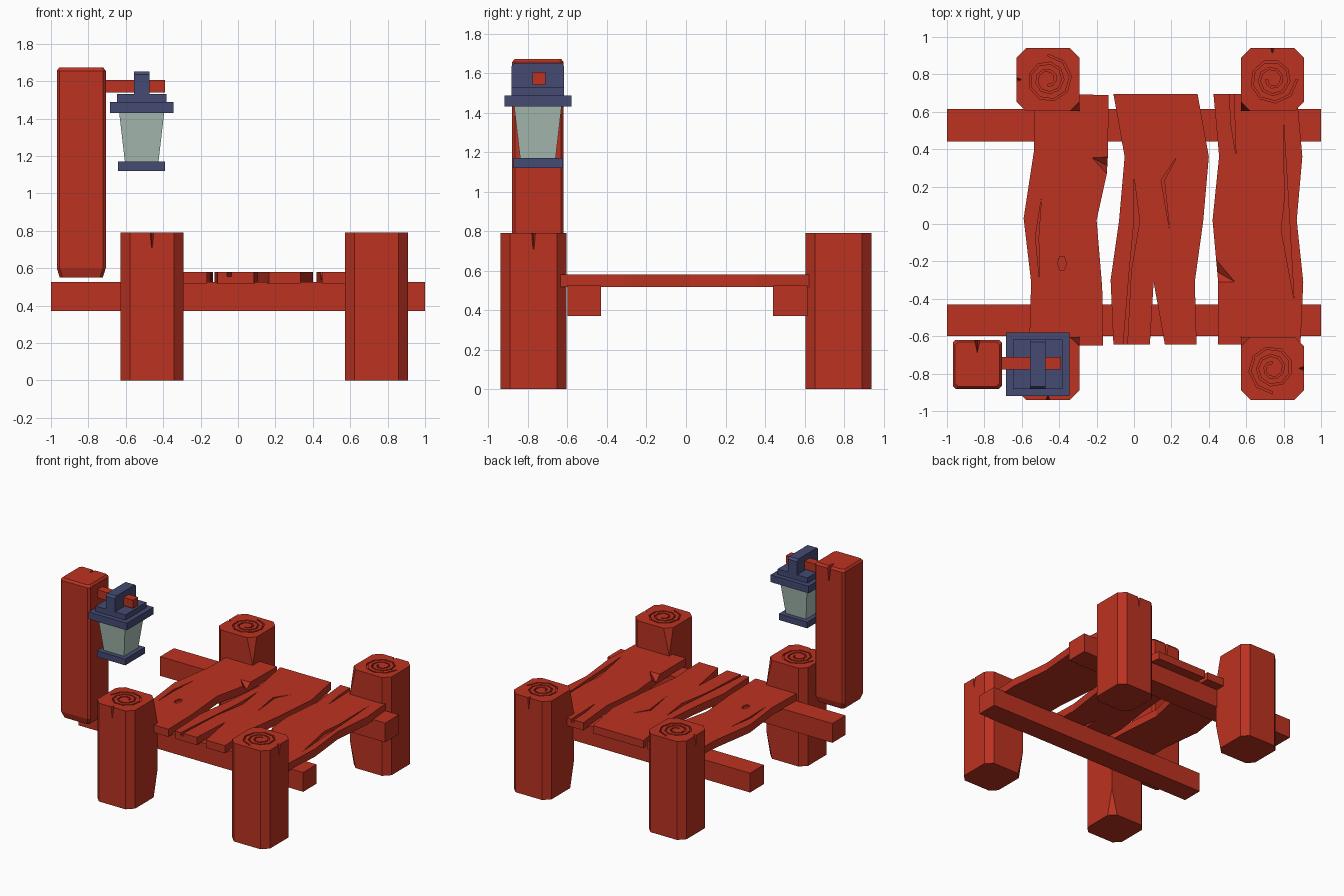
import bpy, bmesh, math
from mathutils import Matrix

if "Cube" in bpy.data.objects:
    bpy.data.objects.remove(bpy.data.objects["Cube"])


def material(name, rgb):
    m = bpy.data.materials.new(name)
    m.diffuse_color = (*rgb, 1)
    m.use_nodes = True
    m.node_tree.nodes["Principled BSDF"].inputs["Base Color"].default_value = m.diffuse_color
    return m


WOOD = material("red_wood", (0.50, 0.032, 0.015))
METAL = material("blue_metal", (0.06, 0.068, 0.17))
GLASS = material("pale_glass", (0.40, 0.52, 0.46))


def finish(name, bm, mat):
    bmesh.ops.recalc_face_normals(bm, faces=bm.faces)
    me = bpy.data.meshes.new(name)
    bm.to_mesh(me)
    bm.free()
    ob = bpy.data.objects.new(name, me)
    bpy.context.collection.objects.link(ob)
    me.materials.append(mat)
    return ob


def hull(name, pts, mat=WOOD):
    bm = bmesh.new()
    vs = [bm.verts.new(p) for p in pts]
    bmesh.ops.convex_hull(bm, input=vs)
    bmesh.ops.dissolve_limit(bm, angle_limit=0.01, verts=bm.verts, edges=bm.edges)
    return finish(name, bm, mat)


def box(name, x, y, z, mat=WOOD):
    return hull(name, [(a, b, c) for a in x for b in y for c in z], mat)


def prism(name, outline, z0, z1, mat=WOOD):
    bm = bmesh.new()
    face = bm.faces.new([bm.verts.new((x, y, z0)) for x, y in outline])
    ext = bmesh.ops.extrude_face_region(bm, geom=[face], use_keep_orig=True)
    for v in ext["geom"]:
        if isinstance(v, bmesh.types.BMVert):
            v.co.z = z1
    return finish(name, bm, mat)


def cut(ob, cutter):
    cutter.hide_render = True
    mod = ob.modifiers.new("cut", "BOOLEAN")
    mod.operation, mod.solver, mod.object = "DIFFERENCE", "EXACT", cutter
    bpy.context.view_layer.objects.active = ob
    bpy.ops.object.modifier_apply(modifier=mod.name)
    bpy.data.objects.remove(cutter)


def octagon(cx, cy, h, c, z):
    k = h - c
    return [(cx + x, cy + y, z) for x, y in
            [(h, k), (k, h), (-k, h), (-h, k), (-h, -k), (-k, -h), (k, -h), (h, -k)]]


# Dock posts: octagonal, one corner left square in the middle, ring groove on top
def dock_post(name, cx, cy, turn):
    h, c, top = 0.168, 0.05, 0.79
    post = hull(name, octagon(0, 0, h, c, 0) + octagon(0, 0, h, c, top)
                + [(h, h, 0.21), (h, h, 0.58)])
    # side crack
    cut(post, hull("crack_cutter", [(-0.014, -h - 0.01, top + 0.01), (0.014, -h - 0.01, top + 0.01),
                                    (0, -h + 0.03, top + 0.01), (0, -h - 0.01, 0.70),
                                    (0, -h + 0.006, 0.70)]))
    # growth ring spiral
    n = 22
    ang = [i * math.tau * 2.5 / n for i in range(n + 1)]
    rad = [0.025 + 0.1 * i / n for i in range(n + 1)]
    inner = [(r * math.cos(a), r * math.sin(a)) for a, r in zip(ang, rad)]
    outer = [((r + 0.011) * math.cos(a), (r + 0.011) * math.sin(a)) for a, r in zip(ang, rad)]
    cut(post, prism("spiral_cutter", inner + outer[::-1], top - 0.015, top + 0.02))
    post.data.transform(Matrix.Translation((cx, cy, 0)) @ Matrix.Rotation(turn * math.pi / 2, 4, "Z"))


dock_post("front_left_post", -0.46, -0.772, 0)
dock_post("front_right_post", 0.74, -0.772, 1)
dock_post("back_right_post", 0.74, 0.772, 2)
dock_post("back_left_post", -0.46, 0.772, 3)

# Cross beams
box("front_beam", (-1, 1), (-0.60, -0.43), (0.37, 0.525))
box("back_beam", (-1, 1), (0.44, 0.615), (0.37, 0.525))

# Deck planks with wavy edges
Z0, Z1 = 0.518, 0.58
left_plank = prism("left_plank", [
    (-0.56, -0.645), (-0.165, -0.65), (-0.17, -0.34), (-0.20, 0.02), (-0.145, 0.27), (-0.14, 0.36),
    (-0.135, 0.69), (-0.53, 0.695), (-0.535, 0.39), (-0.59, 0.03), (-0.55, -0.31)], Z0, Z1)
middle_plank = prism("middle_plank", [
    (-0.11, -0.645), (0.085, -0.645), (0.105, -0.31), (0.165, -0.645), (0.335, -0.645),
    (0.325, -0.31), (0.37, 0.015), (0.40, 0.36), (0.34, 0.695), (-0.11, 0.695),
    (-0.05, 0.36), (-0.08, 0.015), (-0.125, -0.30)], Z0, Z1)
right_plank = prism("right_plank", [
    (0.45, -0.645), (0.89, -0.645), (0.905, -0.31), (0.87, 0.02), (0.90, 0.36), (0.87, 0.695),
    (0.425, 0.695), (0.455, 0.36), (0.42, 0.02), (0.45, -0.31)], Z0, Z1)

# Grain cracks
GROOVES = [
    (left_plank, [(-0.495, 0.14), (-0.527, -0.07), (-0.505, -0.30), (-0.51, -0.07)]),
    (middle_plank, [(0, 0.25), (0.03, 0.015), (-0.015, -0.25), (-0.037, -0.67),
                    (-0.06, -0.67), (-0.025, -0.25), (0, 0.015)]),
    (middle_plank, [(0.23, 0.36), (0.145, 0.235), (0.19, -0.03), (0.162, 0.235)]),
    (right_plank, [(0.80, 0.54), (0.825, 0.13), (0.855, -0.40), (0.787, -0.03), (0.805, 0.13)]),
    (right_plank, [(0.508, 0.72), (0.533, 0.72), (0.545, 0.37), (0.52, 0.52)]),
]
for plank, pts in GROOVES:
    cut(plank, prism("groove_cutter", pts, Z1 - 0.025, Z1 + 0.02))

# Knot in the left plank
knot = [(-0.385 + 0.024 * math.cos(i * math.tau / 6), -0.21 + 0.042 * math.sin(i * math.tau / 6))
        for i in range(6)]
cut(left_plank, prism("knot_cutter", knot, Z1 - 0.015, Z1 + 0.02))

# Chipped plank edges
for plank, tri, side in [(left_plank, [(-0.225, 0.355), (-0.13, 0.36), (-0.13, 0.25)], -0.13),
                         (right_plank, [(0.54, -0.31), (0.43, -0.31), (0.44, -0.19)], 0.435)]:
    low = (side, sum(p[1] for p in tri[1:]) / 2, Z0 + 0.01)
    cut(plank, hull("chip_cutter", [(x, y, Z1 + 0.001) for x, y in tri] + [low]))

# Lantern post and arm
px, py = -0.838, -0.75
lantern_post = hull("lantern_post", octagon(px, py, 0.115, 0.015, 0.55) + octagon(px, py, 0.131, 0.015, 0.60)
                    + octagon(px, py, 0.131, 0.015, 1.655) + octagon(px, py, 0.118, 0.015, 1.672))
cut(lantern_post, hull("crack_cutter", [
    (px - 0.017, -0.61, 1.68), (px + 0.017, -0.61, 1.68), (px, -0.69, 1.68),
    (px, -0.61, 1.54), (px, -0.625, 1.54)]))
box("lantern_arm", (-0.72, -0.39), (-0.777, -0.711), (1.54, 1.605))


# Lantern: tiers, tapered glass and hanger
def tier(name, z0, h0, z1, h1, mat):
    hull(name, [(-0.515 + a * h, -0.75 + b * h, z) for z, h in ((z0, h0), (z1, h1))
                for a in (-1, 1) for b in (-1, 1)], mat)


tier("lantern_base", 1.12, 0.126, 1.17, 0.126, METAL)
tier("lantern_glass", 1.17, 0.09, 1.43, 0.12, GLASS)
tier("lantern_cap", 1.43, 0.17, 1.487, 0.17, METAL)
tier("lantern_cap_step", 1.487, 0.133, 1.53, 0.133, METAL)
hull("lantern_hanger", [(x, y, z) for x in (-0.557, -0.474) for y, z in
                        ((-0.883, 1.53), (-0.883, 1.635), (-0.868, 1.652),
                         (-0.632, 1.652), (-0.617, 1.635), (-0.617, 1.53))], METAL)
